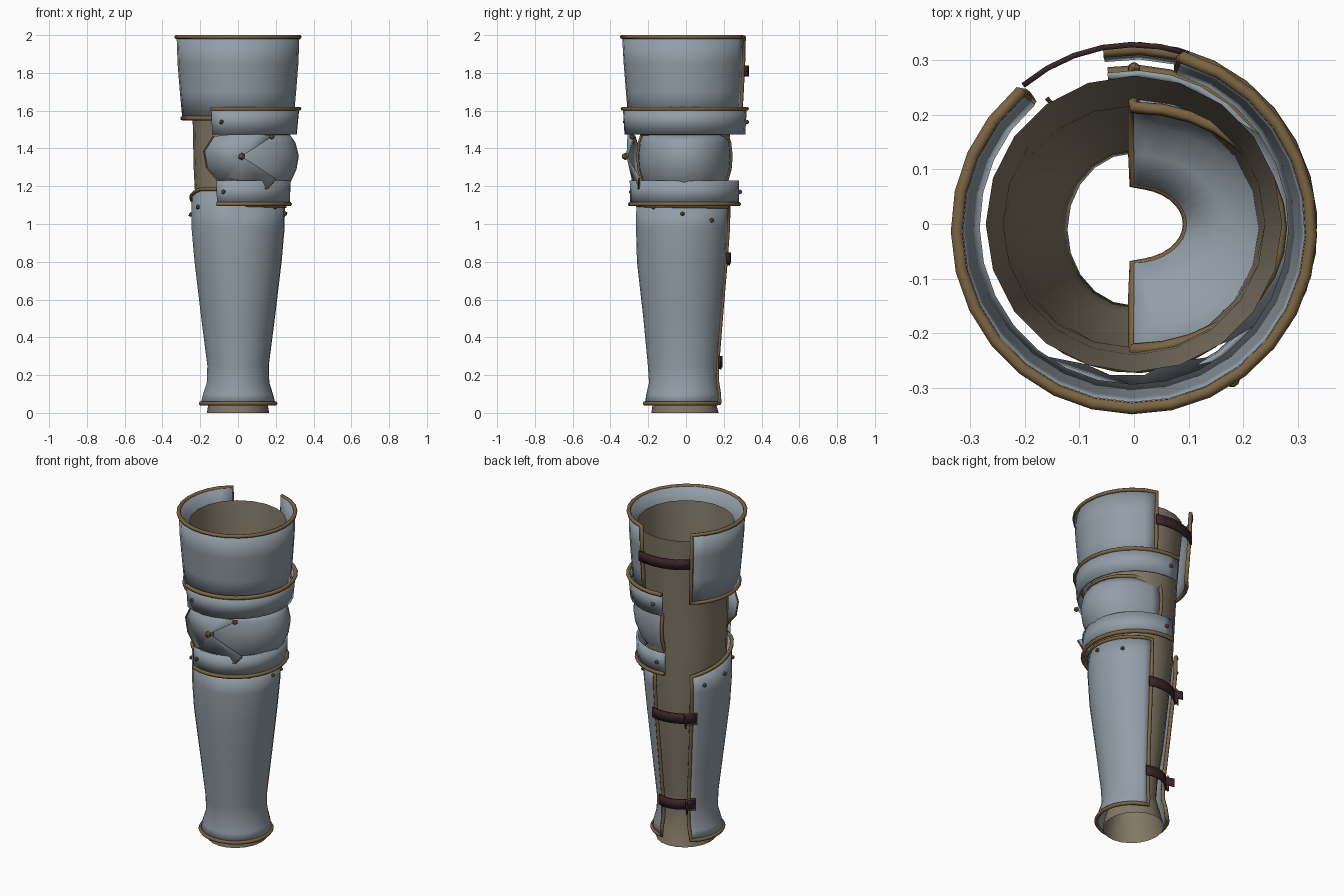
import bpy, bmesh, math
from mathutils import Vector

if "Cube" in bpy.data.objects:
    bpy.data.objects.remove(bpy.data.objects["Cube"])


def mat(name, c):
    m = bpy.data.materials.new(name)
    m.diffuse_color = (*c, 1)
    m.use_nodes = True
    m.node_tree.nodes["Principled BSDF"].inputs["Base Color"].default_value = m.diffuse_color
    return m


STEEL = mat("steel", (0.29, 0.34, 0.385))
CLOTH = mat("padding", (0.225, 0.19, 0.135))
BRASS = mat("brass", (0.20, 0.13, 0.055))
LEATHER = mat("dark leather", (0.042, 0.018, 0.021))


def finish(name, bm, m, thick=0, angle=40):
    me = bpy.data.meshes.new(name)
    bm.to_mesh(me)
    bm.free()
    me.materials.append(m)
    ob = bpy.data.objects.new(name, me)
    bpy.context.collection.objects.link(ob)
    bpy.context.view_layer.objects.active = ob
    ob.select_set(True)
    bpy.ops.object.shade_smooth_by_angle(angle=math.radians(angle))
    ob.select_set(False)
    if thick:
        s = ob.modifiers.new("thickness", 'SOLIDIFY')
        s.thickness, s.offset = thick, -1
    return ob


def ring_point(row, deg):
    """Point on an elliptical ring; row = z, x radius, y radius, y centre."""
    z, rx, ry, cy = row
    a = math.radians(deg)
    return Vector((rx * math.cos(a), cy + ry * math.sin(a), z))


def shell(name, rows, a0, a1, m, n=24, thick=0.012, top=None):
    """Wrapped plate through elliptical rows; returns its grid of points."""
    closed = a1 - a0 >= 360
    cols = n if closed else n + 1
    bm = bmesh.new()
    grid = []
    for i, row in enumerate(rows):
        line = []
        for j in range(cols):
            d = a0 + (a1 - a0) * j / n
            p = ring_point(row, d)
            if top and i == len(rows) - 1:
                p.z = top(d)
            line.append(p)
        grid.append(line)
    vs = [[bm.verts.new(p) for p in line] for line in grid]
    for i in range(len(rows) - 1):
        for j in range(n):
            k = (j + 1) % cols
            bm.faces.new((vs[i][j], vs[i][k], vs[i + 1][k], vs[i + 1][j]))
    finish(name, bm, m, thick)
    return grid


def trim(name, pts, r=0.012, m=BRASS, cyclic=False):
    """Rolled border along a path."""
    cu = bpy.data.curves.new(name, 'CURVE')
    cu.dimensions = '3D'
    cu.bevel_depth, cu.bevel_resolution = r, 1
    cu.use_fill_caps = not cyclic
    sp = cu.splines.new('POLY')
    sp.points.add(len(pts) - 1)
    for p, q in zip(sp.points, pts):
        p.co = (*q, 1)
    sp.use_cyclic_u = cyclic
    cu.materials.append(m)
    ob = bpy.data.objects.new(name, cu)
    bpy.context.collection.objects.link(ob)


def outline(grid):
    """Closed edge loop of a plate."""
    return (grid[0] + [r[-1] for r in grid[1:-1]] + grid[-1][::-1]
            + [r[0] for r in grid[-2:0:-1]])


def rivet(name, p, r=0.013):
    bm = bmesh.new()
    bmesh.ops.create_icosphere(bm, subdivisions=1, radius=r)
    bmesh.ops.translate(bm, verts=bm.verts, vec=p)
    finish(name, bm, BRASS)


# padded leg sleeve
shell("leg_sleeve", [(0, .165, .178, -.005), (.06, .155, .165, -.01), (.17, .122, .14, -.01),
                     (.3, .135, .15, -.015), (.5, .165, .18, -.015), (.8, .2, .21, -.02),
                     (1.05, .222, .22, -.01), (1.3, .235, .222, -.005), (1.55, .24, .24, 0),
                     (1.75, .255, .255, 0), (1.93, .272, .272, 0)], 0, 360, CLOTH, 20, 0)

# thigh plate, open at the back
thigh = shell("thigh_plate", [(1.56, .295, .302, -.004), (1.7, .308, .312, -.006),
                              (1.85, .32, .322, -.008), (1.99, .325, .328, -.01)],
              130, 434, STEEL)
trim("thigh_border", outline(thigh), cyclic=True)


# greave with a top edge that rises on the inner front side
def greave_top(d):
    keys = [(130, 1.08), (180, 1.14), (215, 1.185), (255, 1.185), (275, 1.1), (440, 1.09)]
    for (a, z), (b, w) in zip(keys, keys[1:]):
        if d <= b:
            return z + (w - z) * (d - a) / (b - a)
    return keys[-1][1]


G = [(.05, .198, .2, -.018), (.1, .185, .195, -.015), (.16, .166, .183, -.013),
     (.25, .163, .186, -.016), (.5, .195, .208, -.018), (.8, .231, .238, -.022),
     (.98, .247, .247, -.018), (1.1, .248, .247, -.016)]
greave = shell("greave", G, 130, 437, STEEL, 28, top=greave_top)
trim("greave_border", outline(greave), 0.011, cyclic=True)

# knee bands
upper = shell("upper_knee_band", [(1.475, .312, .32, -.006), (1.61, .325, .328, -.006)],
              -116, 100, STEEL, 18)
trim("upper_band_border", upper[1])
lower = shell("lower_knee_band", [(1.105, .275, .288, -.008), (1.23, .28, .29, -.008)],
              -114, 100, STEEL, 18)
trim("lower_band_border", lower[0])

# bulging knee cap that curls inwards at the bottom
cap = shell("knee_cap", [(1.12, .1, .075, 0), (1.14, .17, .135, -.003), (1.175, .235, .195, -.005),
                         (1.22, .278, .22, -.008), (1.29, .31, .24, -.008), (1.36, .322, .246, -.008),
                         (1.43, .305, .238, -.008), (1.48, .27, .222, -.008)],
            -90, 90, STEEL, 16)
trim("knee_cap_border", outline(cap), 0.011, cyclic=True)

# folded side wing of the knee, a fan around its central rivet
hub = Vector((.02, -.315, 1.358))
edge = [(.19, -.275, 1.468), (.1, -.31, 1.475), (-.03, -.305, 1.475), (-.13, -.275, 1.464),
        (-.18, -.25, 1.385), (-.165, -.25, 1.3), (-.09, -.265, 1.21), (-.045, -.285, 1.236),
        (.02, -.285, 1.225), (.06, -.262, 1.17), (.155, -.25, 1.19), (.2, -.25, 1.24)]
bm = bmesh.new()
c = bm.verts.new(hub)
ev = [bm.verts.new(p) for p in edge]
for a, b in zip(ev, ev[1:]):
    bm.faces.new((c, a, b))
bmesh.ops.recalc_face_normals(bm, faces=bm.faces)
finish("knee_wing", bm, STEEL, 0.008, 25)
trim("knee_wing_border", [Vector(p) for p in edge[3:]], 0.005)

# leather straps across the back opening, the lower two with buckles
for i, (z, rx, ry, cy, a0, a1) in enumerate([(1.81, .328, .34, -.006, 72, 129),
                                            (.82, .24, .258, -.02, 72, 138),
                                            (.27, .178, .21, -.016, 70, 142)]):
    shell(f"strap_{i}", [(z - .03, rx, ry, cy), (z + .03, rx, ry, cy)], a0, a1, LEATHER, 6, 0.01)
    if i:
        q = [ring_point((z + dz, rx + .008, ry + .008, cy), d)
             for dz, d in ((-.032, a1 - 14), (-.032, a1), (.032, a1), (.032, a1 - 14))]
        trim(f"buckle_{i}", q, 0.006, cyclic=True)
        # loose strap end
        p0 = ring_point((z, rx, ry, cy), a1 - 16)
        bm = bmesh.new()
        pts = [p0 + Vector(v) for v in ((0, 0, .025), (0, 0, -.025),
                                        (-.03, .035, -.04), (-.03, .035, .01))]
        bm.faces.new([bm.verts.new(p) for p in pts])
        finish(f"strap_end_{i}", bm, LEATHER, 0.008)

# rivets
for i, (d, z) in enumerate([(-38, 1.09), (0, 1.055), (38, 1.02), (147, 1.02), (180, 1.05), (212, 1.09)]):
    rivet(f"greave_rivet_{i}", ring_point((z, .25, .25, -.018), d))
for i, d in enumerate((-106, 90)):
    rivet(f"upper_band_rivet_{i}", ring_point((1.54, .32, .328, -.006), d))
    rivet(f"lower_band_rivet_{i}", ring_point((1.17, .28, .293, -.008), d))
rivet("wing_rivet_centre", hub + Vector((0, -.006, 0)), 0.02)
rivet("wing_rivet_end", Vector((.18, -.285, 1.462)), 0.016)
